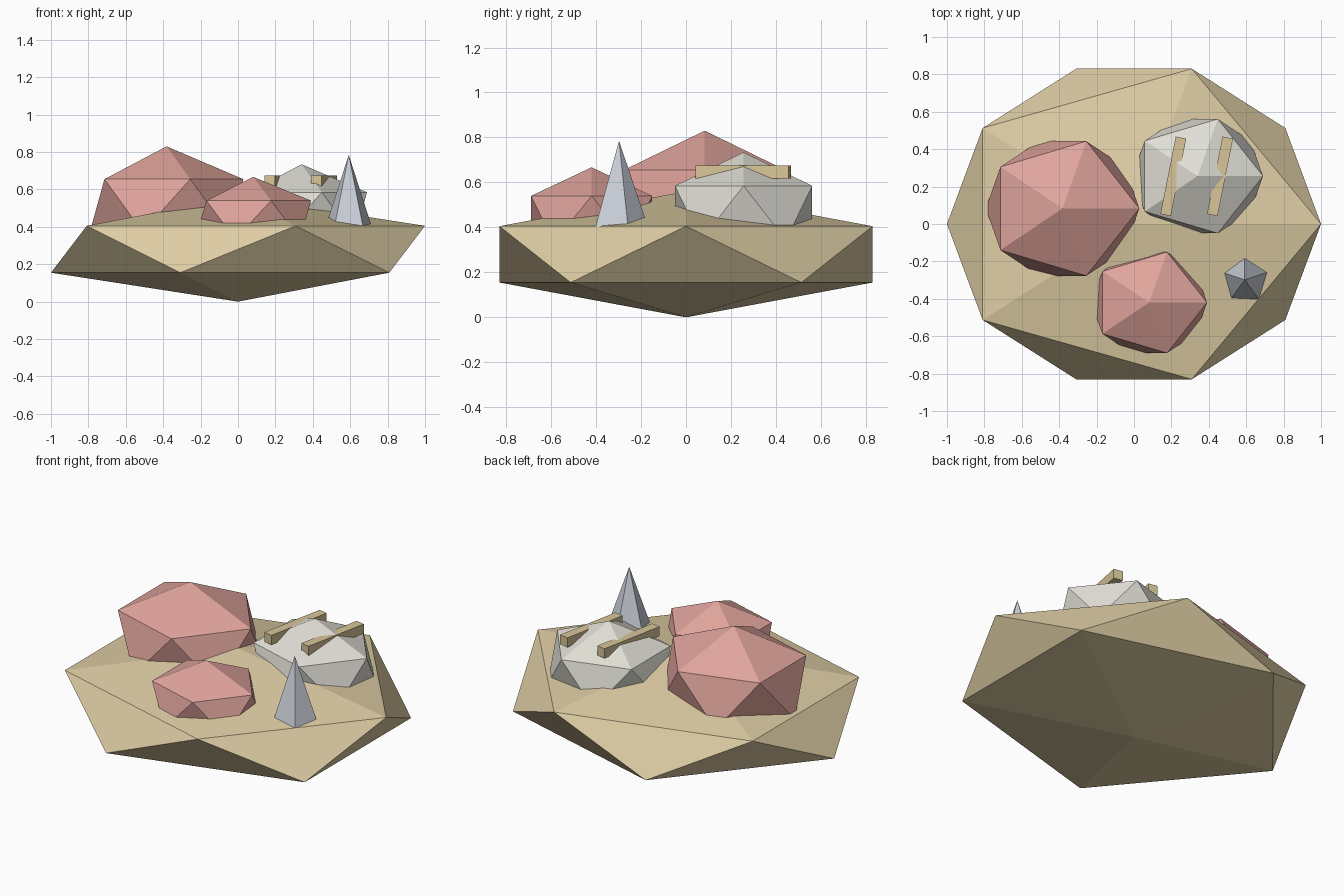
import bpy
import math

cube = bpy.data.objects.get("Cube")
if cube:
    bpy.data.objects.remove(cube, do_unlink=True)


def make_material(name, rgb):
    """Flat material from 0-255 display colour values."""
    def linear(c):
        c /= 255
        return c / 12.92 if c <= 0.04045 else ((c + 0.055) / 1.055) ** 2.4
    colour = [linear(c) for c in rgb] + [1.0]
    mat = bpy.data.materials.new(name)
    mat.use_nodes = True
    mat.diffuse_color = colour
    bsdf = mat.node_tree.nodes["Principled BSDF"]
    bsdf.inputs["Base Color"].default_value = colour
    bsdf.inputs["Roughness"].default_value = 0.9
    return mat


sand = make_material("sand", (222, 205, 164))
wood = make_material("pale wood", (216, 198, 152))
coral = make_material("coral pink", (224, 164, 156))
chalk = make_material("chalk white", (224, 222, 213))
slate = make_material("blue grey", (202, 207, 216))


def finish(name, mat):
    obj = bpy.context.object
    obj.name = obj.data.name = name
    obj.data.materials.append(mat)
    return obj


def boulder(name, centre, radii, mat):
    """Flat-faced icosahedron stretched along each axis."""
    bpy.ops.mesh.primitive_ico_sphere_add(subdivisions=1, radius=1, location=centre)
    bpy.context.object.scale = radii
    return finish(name, mat)


def plank(name, x, mat):
    bpy.ops.mesh.primitive_cube_add(size=1, location=(x, 0.255, 0.646),
                                    rotation=(0, 0, math.radians(-11.3)))
    bpy.context.object.scale = (0.057, 0.422, 0.058)
    return finish(name, mat)


# Island base
boulder("island", (0, 0, 0.28), (1.118, 0.976, 0.28), sand)

# Rocks sunk into the island
boulder("large_coral_rock", (-0.382, 0.083, 0.513), (0.459, 0.423, 0.317), coral)
boulder("small_coral_rock", (0.081, -0.42, 0.437), (0.346, 0.317, 0.23), coral)
boulder("white_rock", (0.34, 0.256, 0.464), (0.391, 0.359, 0.27), chalk)

# Two planks lying across the white rock
for side, x in (("right", 0.21), ("left", 0.46)):
    plank(side + "_plank", x, wood)

# Pointed five-sided spike
bpy.ops.mesh.primitive_cone_add(vertices=5, radius1=0.13, radius2=0, depth=0.385,
                                location=(0.592, -0.298, 0.5925))
finish("spike", slate)
